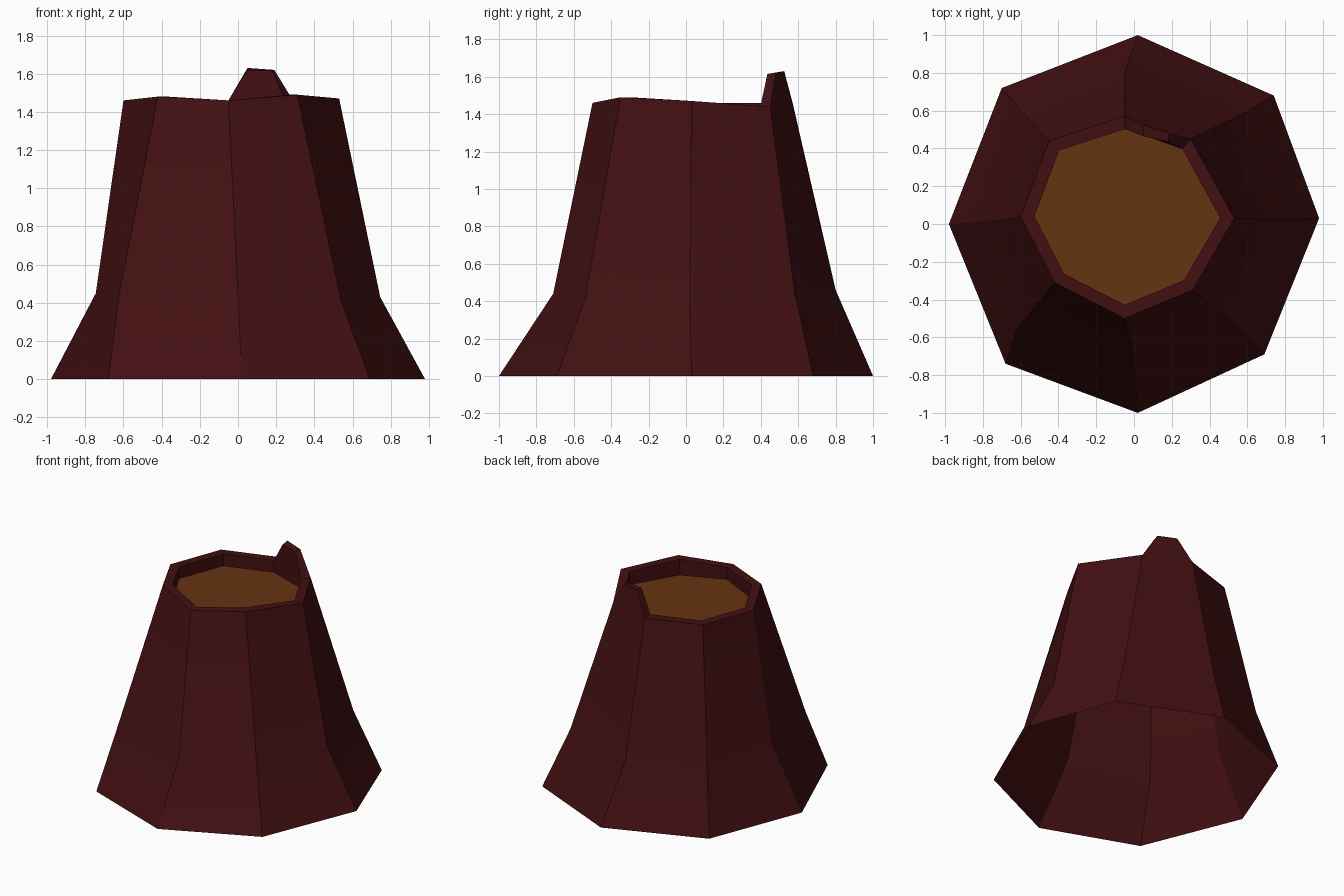
import bpy, bmesh, math

cube = bpy.data.objects.get("Cube")
if cube:
    bpy.data.objects.remove(cube, do_unlink=True)


def make_material(name, colour):
    mat = bpy.data.materials.new(name)
    mat.use_nodes = True
    mat.diffuse_color = (*colour, 1)
    mat.node_tree.nodes["Principled BSDF"].inputs["Base Color"].default_value = (*colour, 1)
    return mat


bark_mat = make_material("dark red bark", (0.055, 0.005, 0.006))
wood_mat = make_material("brown cut wood", (0.13, 0.033, 0.005))


def make_object(name, bm, mat):
    mesh = bpy.data.meshes.new(name)
    bm.to_mesh(mesh)
    bm.free()
    mesh.materials.append(mat)
    obj = bpy.data.objects.new(name, mesh)
    bpy.context.collection.objects.link(obj)
    return obj


def add_ring(bm, points):
    return [bm.verts.new(p) for p in points]


# Irregular eight-sided rings, clockwise from the back
base = [(.02, 1, 0), (.74, .68, 0), (.98, .03, 0), (.69, -.69, 0),
        (.02, -1, 0), (-.68, -.74, 0), (-.98, 0, 0), (-.7, .72, 0)]
flare = [(-.05, .8, .46), (.57, .58, .45), (.745, .02, .43), (.54, -.54, .41),
         (0, -.71, .44), (-.62, -.56, .46), (-.745, .02, .45), (-.6, .6, .45)]
rim = [(-.05, .57, 1.46), (.3, .45, 1.44), (.53, .03, 1.47), (.31, -.35, 1.49),
       (-.05, -.5, 1.46), (-.42, -.31, 1.48), (-.6, .04, 1.46), (-.45, .44, 1.46)]
CAP_Z = 1.37


def inward(p, z):
    # Shrink toward the middle of the cut top
    cx, cy, k = -.04, .05, .87
    return (cx + (p[0] - cx) * k, cy + (p[1] - cy) * k, z)


# Bark: open-bottomed outer wall, rim and short inner wall
bm = bmesh.new()
low = add_ring(bm, base)
mid = add_ring(bm, flare)
top = add_ring(bm, rim)
inner = add_ring(bm, [inward(p, p[2]) for p in rim])
sunk = add_ring(bm, [inward(p, CAP_Z) for p in rim])
# Splinter left standing on the back edge
tip = add_ring(bm, [(.05, .525, 1.63), (.19, .48, 1.62)])
tip_in = add_ring(bm, [(.05, .465, 1.62), (.18, .435, 1.615)])

for i in range(len(base)):
    j = (i + 1) % len(base)
    outer_path = [top[i], top[j]]
    inner_path = [inner[i], inner[j]]
    if i == 0:
        outer_path[1:1] = tip
        inner_path[1:1] = tip_in
    bm.faces.new([low[j], low[i], mid[i], mid[j]])
    bm.faces.new([mid[j], mid[i]] + outer_path)
    for a, b, c, d in zip(outer_path, outer_path[1:], inner_path[1:], inner_path):
        bm.faces.new([b, a, d, c])
    bm.faces.new([sunk[i], sunk[j]] + inner_path[::-1])

bark = make_object("stump_bark", bm, bark_mat)
bpy.ops.object.select_all(action="DESELECT")
bark.select_set(True)
bpy.context.view_layer.objects.active = bark
bpy.ops.object.shade_smooth_by_angle(angle=math.radians(30))

# Cut wood surface, slightly below the rim
bm = bmesh.new()
bm.faces.new(add_ring(bm, [inward(p, CAP_Z) for p in reversed(rim)]))
make_object("cut_wood_top", bm, wood_mat)
